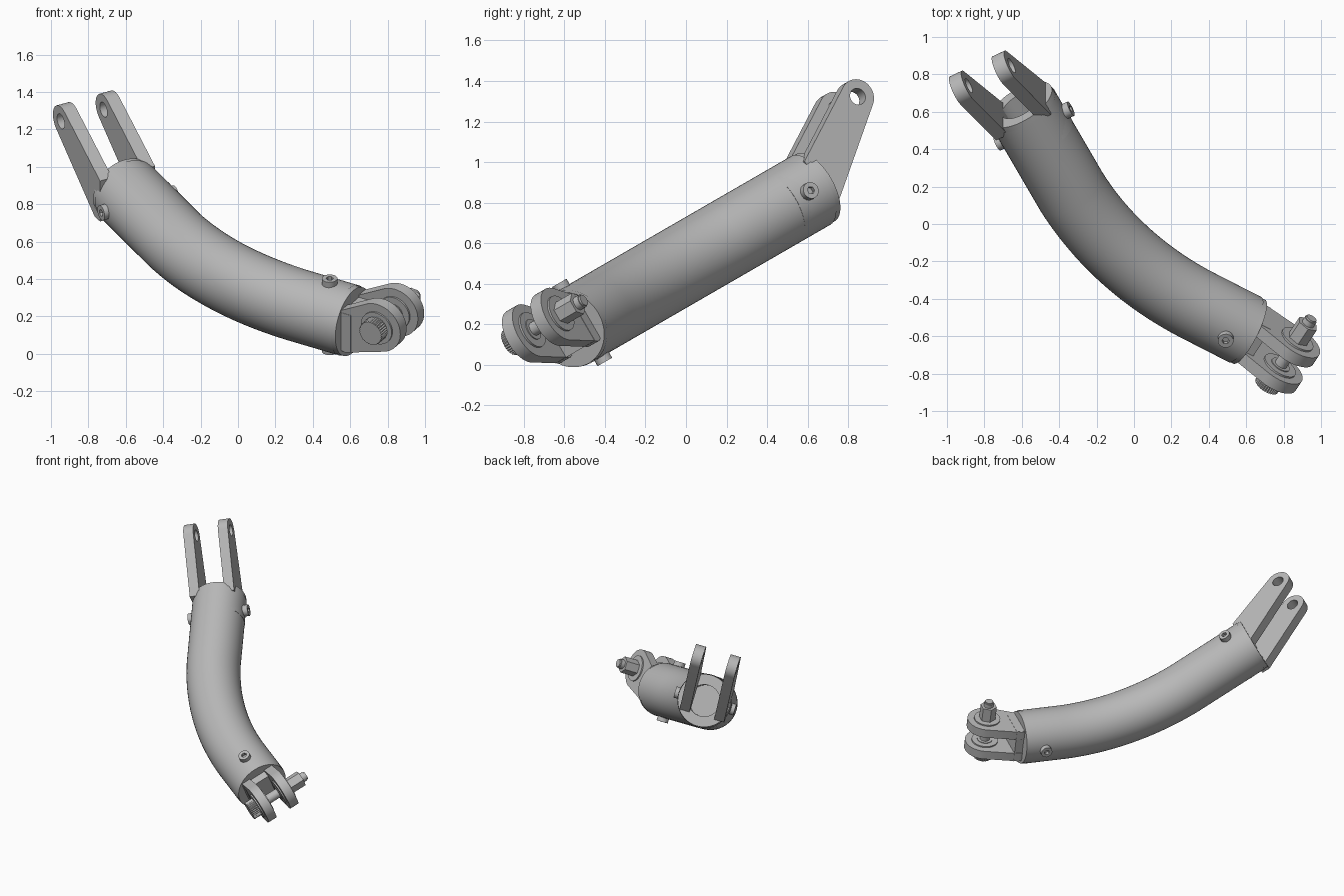
import bpy, bmesh, math
from math import cos, sin, pi, radians
from mathutils import Matrix, Vector

if "Cube" in bpy.data.objects:
    bpy.data.objects.remove(bpy.data.objects["Cube"])

GREY = bpy.data.materials.new("plain_grey")
GREY.use_nodes = True
GREY.diffuse_color = (0.48, 0.48, 0.48, 1)
GREY.node_tree.nodes["Principled BSDF"].inputs["Base Color"].default_value = GREY.diffuse_color

# The bend plane is tilted about x; ACROSS and NORMAL are its other axes
TILT = radians(30)
ACROSS = Vector((0, cos(TILT), sin(TILT)))
NORMAL = Vector((0, -sin(TILT), cos(TILT)))
ORIGIN = Vector((0, 0, 0.505))
RADIUS = 0.195
parts = []


def in_plane(x, v):
    return ORIGIN + Vector((x, 0, 0)) + ACROSS * v


def end_frame(x, v, angle):
    """Local axes at a tube end: x outward, y plane normal, z hinge axis."""
    d = in_plane(cos(angle), sin(angle)) - ORIGIN
    m = Matrix((d, NORMAL, d.cross(NORMAL))).transposed().to_4x4()
    m.translation = in_plane(x, v)
    return m


def finish(bm, name, frame):
    bm.transform(frame)
    bmesh.ops.recalc_face_normals(bm, faces=bm.faces)
    mesh = bpy.data.meshes.new(name)
    bm.to_mesh(mesh)
    bm.free()
    ob = bpy.data.objects.new(name, mesh)
    bpy.context.collection.objects.link(ob)
    mesh.materials.append(GREY)
    parts.append(ob)
    return ob


def rod(name, frame, p, q, r, sides=40, knurl=0):
    p, q = Vector(p), Vector(q)
    bm = bmesh.new()
    bmesh.ops.create_cone(bm, cap_ends=True, segments=sides, radius1=r, radius2=r,
                          depth=(q - p).length)
    if knurl:
        for v in bm.verts:
            step = round(math.atan2(v.co.y, v.co.x) / (2 * pi / sides) - 0.25)
            if step % 2:
                v.co.xy *= 1 - knurl
    turn = (q - p).to_track_quat('Z', 'Y').to_matrix().to_4x4()
    bm.transform(Matrix.Translation((p + q) / 2) @ turn)
    return finish(bm, name, frame)


def plate(name, frame, outline, z0, z1):
    """Convex slab around a set of outline points."""
    bm = bmesh.new()
    for z in (z0, z1):
        for a, b in outline:
            bm.verts.new((a, b, z))
    res = bmesh.ops.convex_hull(bm, input=bm.verts)
    loose = [g for g in res["geom_interior"] if isinstance(g, bmesh.types.BMVert)]
    bmesh.ops.delete(bm, geom=[v for v in loose if v.is_valid], context='VERTS')
    bmesh.ops.dissolve_limit(bm, angle_limit=radians(1), verts=bm.verts, edges=bm.edges)
    return finish(bm, name, frame)


def circle(a, b, r, n=40):
    return [(a + r * cos(2 * pi * i / n), b + r * sin(2 * pi * i / n)) for i in range(n)]


def cut(ob, cutter):
    mod = ob.modifiers.new("cut", 'BOOLEAN')
    mod.operation, mod.solver, mod.object = 'DIFFERENCE', 'EXACT', cutter
    bpy.context.view_layer.update()
    with bpy.context.temp_override(object=ob, active_object=ob, selected_objects=[ob]):
        bpy.ops.object.modifier_apply(modifier=mod.name)
    parts.remove(cutter)
    bpy.data.objects.remove(cutter)


def socket_screw(name, frame, axis, sign):
    d = Vector(axis) * sign
    base = Vector((-0.12, 0, 0))
    s = rod(name, frame, base + d * 0.16, base + d * 0.225, 0.042, 16)
    cut(s, rod("cutter", frame, base + d * 0.2, base + d * 0.26, 0.02, 6))


# Bent tube: straight leg, arc, straight leg
LOW_ANGLE, TOP_ANGLE = radians(-30), radians(118.5)
low_end, top_end, corner = Vector((0.594, -0.652)), Vector((-0.592, 0.71)), Vector((-0.087, -0.256))
low_dir = Vector((cos(LOW_ANGLE), sin(LOW_ANGLE)))
top_dir = Vector((cos(TOP_ANGLE), sin(TOP_ANGLE)))
bend = radians(180) - (TOP_ANGLE - LOW_ANGLE)
tangent = 0.52
arc_r = tangent / math.tan(bend / 2)
start = corner + low_dir * tangent
side = Vector((-low_dir.y, low_dir.x))
path = [low_end]
for i in range(25):
    t = bend * i / 24
    path.append(start - low_dir * arc_r * sin(t) + side * arc_r * (1 - cos(t)))
path.append(top_end)
bm = bmesh.new()
rings = []
for i, p in enumerate(path):
    d = (path[min(i + 1, len(path) - 1)] - path[max(i - 1, 0)]).normalized()
    if i in (0, 1):
        d = -low_dir
    elif i >= len(path) - 2:
        d = top_dir
    out = in_plane(d.y, -d.x) - ORIGIN
    rings.append([bm.verts.new(in_plane(p.x, p.y) + RADIUS * (out * cos(a) + NORMAL * sin(a)))
                  for a in (2 * pi * k / 48 for k in range(48))])
for r0, r1 in zip(rings, rings[1:]):
    for k in range(48):
        bm.faces.new((r0[k], r0[k - 1], r1[k - 1], r1[k]))
finish(bm, "bent_tube", Matrix())

# Upper clevis: bored plug and two pocketed tines leaning off the tube axis
top = end_frame(top_end.x, top_end.y, TOP_ANGLE)
plug = rod("upper_plug", top, (-0.2, 0, 0), (0.03, 0, 0), 0.191, 48)
cut(plug, rod("cutter", top, (-0.15, 0, 0), (0.1, 0, 0), 0.115))
eye = Vector((0.41, 0.285))
u = eye.normalized()
w = Vector((-u.y, u.x))
pocket = [eye - u * s + w * h for s, h in ((0.11, 0.045), (0.11, -0.045), (0.36, -0.06), (0.36, 0.07))]
for sign, label in ((1, "left"), (-1, "right")):
    mid, half = sign * 0.13 - 0.015, 0.037
    tine = plate("upper_tine_" + label, top,
                 circle(*eye, 0.088) + [(-0.03, 0.14), (-0.03, -0.11), (0.03, -0.11)],
                 mid - half, mid + half)
    cut(tine, rod("cutter", top, (*eye, mid - 0.1), (*eye, mid + 0.1), 0.042, 24))
    face = mid + sign * half
    cut(tine, plate("cutter", top, pocket, face - sign * 0.025, face + sign * 0.03))
    socket_screw("upper_screw_" + label, top, (0, 0, 1), sign)

# Lower clevis: plug, yoke base and two round-ended tines with bearing rings
low = end_frame(low_end.x, low_end.y, LOW_ANGLE)
rod("lower_plug", low, (-0.1, 0, 0), (0.025, 0, 0), 0.191, 48)
plate("yoke_base", low, [(0, 0.12), (0.085, 0.12), (0.085, -0.11), (0, -0.11)], -0.13, 0.13)
pin = Vector((0.247, 0.091))
for sign, label in ((1, "right"), (-1, "left")):
    z0, z1 = sign * 0.06, sign * 0.128
    plate("lower_tine_" + label, low,
          circle(*pin, 0.143, 48) + [(0, 0.12), (0, -0.11), (0.05, -0.12)], z0, z1)
    ring = rod("bearing_ring_" + label, low, (*pin, sign * 0.05), (*pin, sign * 0.138), 0.095)
    cut(ring, rod("cutter", low, (*pin, sign * 0.02), (*pin, sign * 0.2), 0.072))
    rod("bearing_sleeve_" + label, low, (*pin, sign * 0.045), (*pin, sign * 0.138), 0.055)
    socket_screw("lower_screw_" + ("top" if sign > 0 else "bottom"), low, (0, 1, 0), sign)

# Hinge bolt with knurled socket head, long hex nut and stud tip
rod("bolt_shank", low, (*pin, -0.275), (*pin, 0.15), 0.035, 24)
rod("bolt_tip", low, (*pin, -0.285), (*pin, -0.27), 0.029, 24)
rod("hex_nut", low, (*pin, -0.245), (*pin, -0.13), 0.06, 6)
head = rod("bolt_head", low, (*pin, 0.13), (*pin, 0.2), 0.07, 64, knurl=0.07)
cut(head, rod("cutter", low, (*pin, 0.165), (*pin, 0.25), 0.034, 6))

# Smooth the round parts, keep edges sharp
bpy.ops.object.select_all(action='DESELECT')
for ob in parts:
    ob.select_set(True)
bpy.context.view_layer.objects.active = parts[0]
bpy.ops.object.shade_smooth_by_angle(angle=radians(30))
